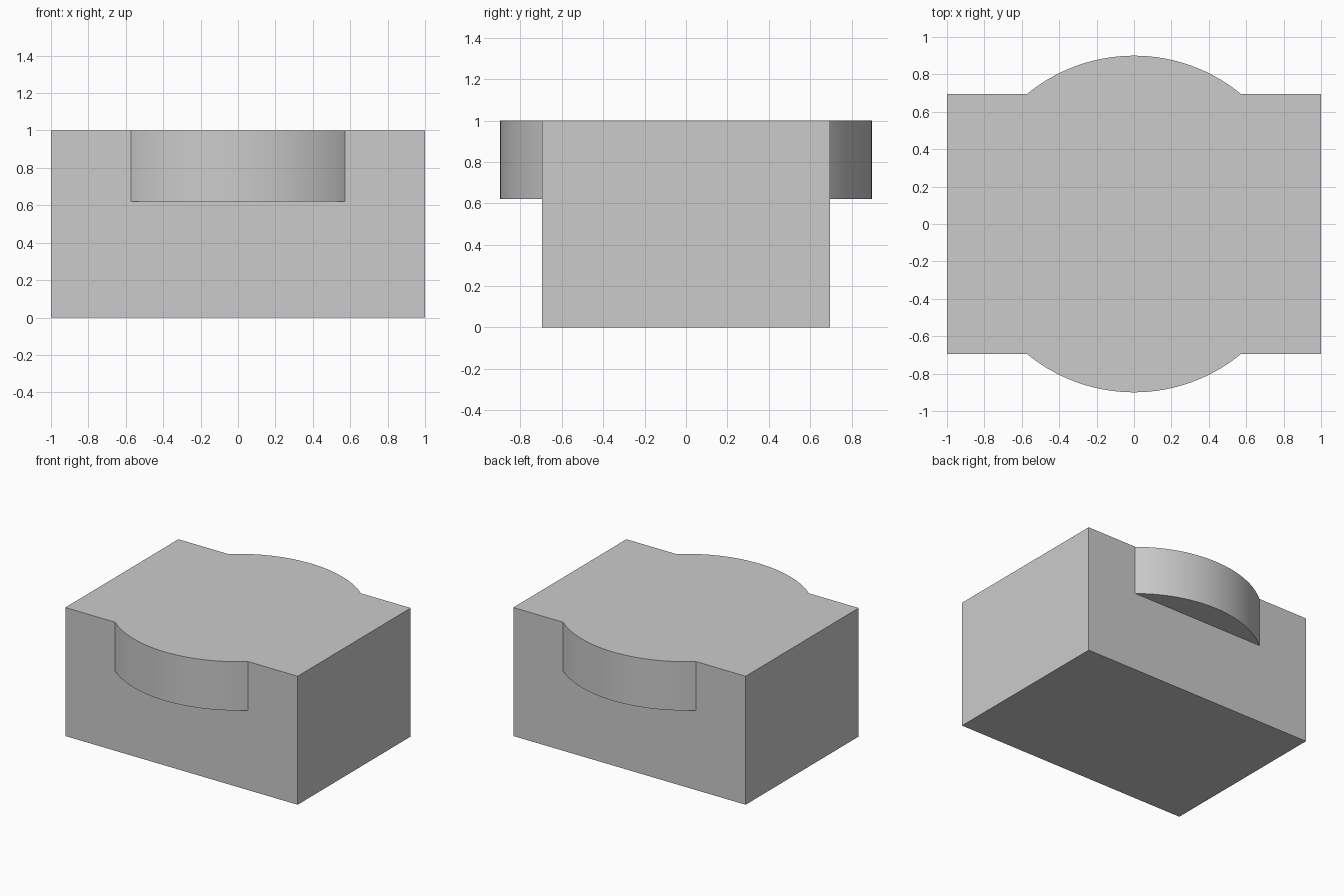
import bpy
import math

cube = bpy.data.objects.get("Cube")
if cube:
    bpy.data.objects.remove(cube, do_unlink=True)

HALF_DEPTH = 0.695
HEIGHT = 1.0
RIM_BOTTOM = 0.62
RADIUS = 0.9

# Single grey finish
grey = bpy.data.materials.new("light_grey")
grey.use_nodes = True
colour = (0.6, 0.6, 0.6, 1.0)
grey.diffuse_color = colour
grey.node_tree.nodes["Principled BSDF"].inputs["Base Color"].default_value = colour

# Rectangular block
bpy.ops.mesh.primitive_cube_add(size=1, location=(0, 0, HEIGHT / 2))
block = bpy.context.object
block.name = "block_with_round_lugs"
block.scale = (2, 2 * HALF_DEPTH, HEIGHT)
bpy.ops.object.transform_apply(location=True, rotation=False, scale=True)
block.data.materials.append(grey)

# Round disc whose sides bulge out at the front and back as lugs
bpy.ops.mesh.primitive_cylinder_add(
    vertices=128, radius=RADIUS, depth=HEIGHT - RIM_BOTTOM,
    location=(0, 0, (HEIGHT + RIM_BOTTOM) / 2))
disc = bpy.context.object
disc.name = "lug_disc"
disc.data.materials.append(grey)

# Fuse both into one solid
union = block.modifiers.new("fuse_lugs", 'BOOLEAN')
union.operation = 'UNION'
union.solver = 'EXACT'
union.object = disc
bpy.ops.object.select_all(action='DESELECT')
bpy.context.view_layer.objects.active = block
block.select_set(True)
bpy.ops.object.modifier_apply(modifier=union.name)
bpy.data.objects.remove(disc, do_unlink=True)

# Smooth the curved walls, keep the corners crisp
bpy.ops.object.shade_smooth_by_angle(angle=math.radians(30))
